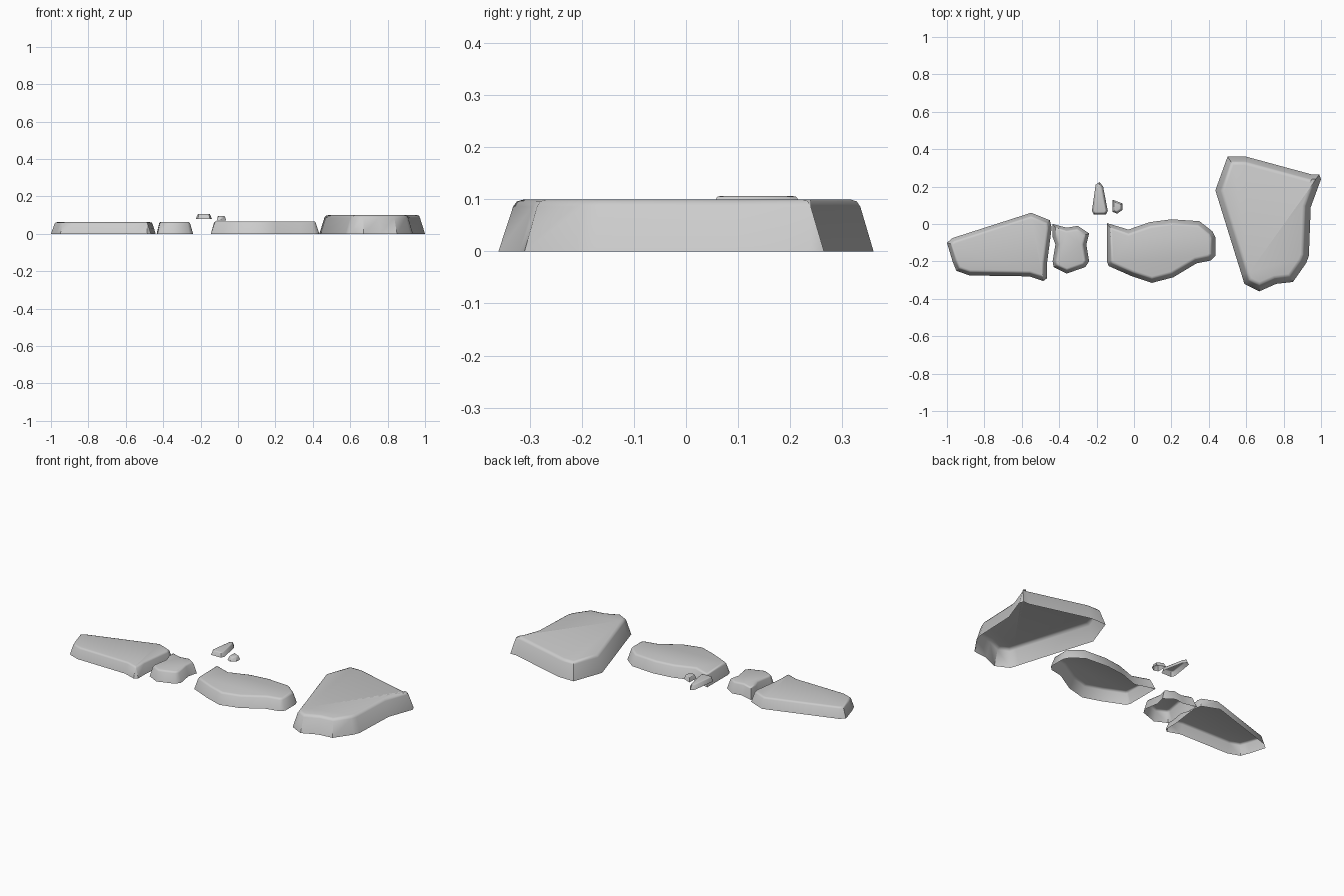
import bpy, bmesh
from mathutils import Vector

if "Cube" in bpy.data.objects:
    bpy.data.objects.remove(bpy.data.objects["Cube"])


def inset(pts, d):
    """Mitred inward offset of a clockwise outline."""
    out, n = [], len(pts)
    for i in range(n):
        p = Vector(pts[i])
        a = (p - Vector(pts[i - 1])).normalized()
        b = (Vector(pts[(i + 1) % n]) - p).normalized()
        na, nb = Vector((a.y, -a.x)), Vector((b.y, -b.x))
        m = (na + nb).normalized()
        out.append(p + m * d / max(m.dot(na), 0.7))
    return out


def stone(name, pts, z0, z1, d):
    """Open-bottomed slab with sloping walls and a softened top rim."""
    bm = bmesh.new()
    h = z1 - z0
    profile = [(0, 0), (0.75, 0.86), (0.95, 0.96), (1.35, 1)]
    rings = [[bm.verts.new((p.x, p.y, z0 + h * t)) for p in inset(pts, d * k)]
             for k, t in profile]
    n = len(pts)
    for lo, hi in zip(rings, rings[1:]):
        for i in range(n):
            j = (i + 1) % n
            bm.faces.new((lo[j], lo[i], hi[i], hi[j]))
    bm.faces.new(rings[-1][::-1])
    me = bpy.data.meshes.new(name)
    bm.to_mesh(me)
    bm.free()
    ob = bpy.data.objects.new(name, me)
    bpy.context.collection.objects.link(ob)
    bpy.context.view_layer.objects.active = ob
    ob.select_set(True)
    bpy.ops.object.shade_smooth_by_angle(angle=0.8)
    ob.select_set(False)


# Large slab on the right
stone("large_slab", [(.50, .36), (.60, .36), (.95, .265), (.99, .265), (1, .24),
      (.945, .09), (.935, -.17), (.92, -.21), (.85, -.31), (.76, -.32), (.67, -.36),
      (.59, -.32), (.575, -.27), (.435, .18)], 0, .1, .034)

# Middle slab
stone("middle_slab", [(-.145, .005), (-.03, -.03), (.085, .01), (.20, .025),
      (.35, .015), (.42, -.04), (.435, -.07), (.435, -.17), (.41, -.195),
      (.335, -.21), (.21, -.285), (.095, -.315), (-.01, -.28), (-.135, -.225),
      (-.145, -.2)], 0, .067, .025)

# Long slab on the left
stone("left_slab", [(-1, -.1), (-.97, -.075), (-.55, .06), (-.45, .02),
      (-.44, -.02), (-.465, -.21), (-.465, -.29), (-.485, -.305), (-.56, -.28),
      (-.88, -.275), (-.95, -.25), (-.97, -.2)], 0, .062, .022)

# Small square slab
stone("small_slab", [(-.435, 0), (-.36, -.02), (-.30, -.01), (-.24, -.05),
      (-.255, -.11), (-.24, -.2), (-.26, -.23), (-.36, -.265), (-.43, -.23),
      (-.435, -.2), (-.42, -.11), (-.435, -.07)], 0, .064, .02)

# Two pebbles
stone("long_pebble", [(-.225, .07), (-.215, .05), (-.15, .05), (-.14, .07),
      (-.165, .2), (-.185, .225), (-.205, .21)][::-1][::-1][::-1], .08, .106, .011)
stone("round_pebble", [(-.115, .13), (-.062, .11), (-.062, .075), (-.09, .055),
      (-.115, .065)], .07, .095, .011)
